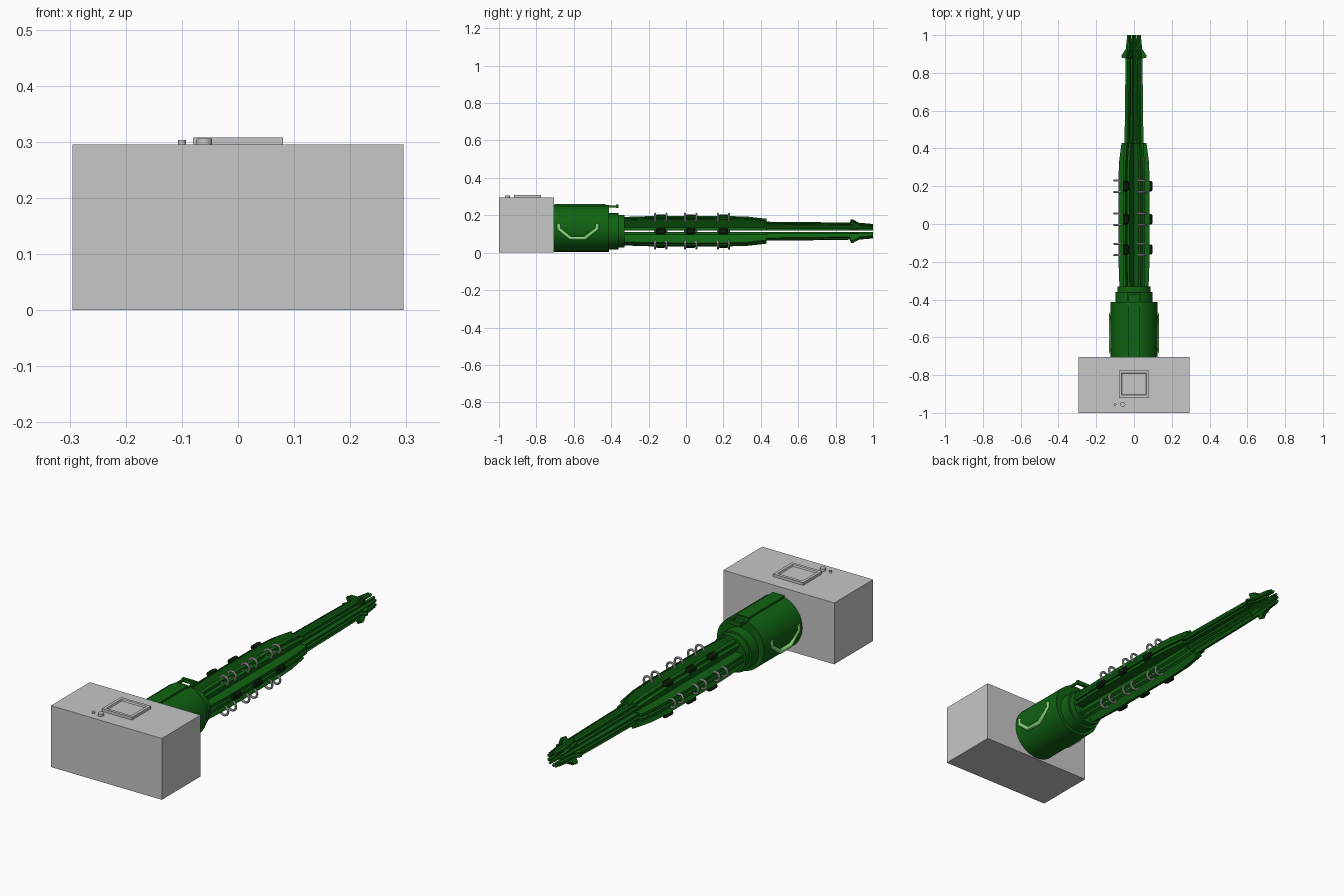
import bpy, bmesh, math
from mathutils import Vector, Matrix

if "Cube" in bpy.data.objects:
    bpy.data.objects.remove(bpy.data.objects["Cube"])


def material(name, colour, rough=0.6):
    m = bpy.data.materials.new(name)
    m.use_nodes = True
    m.diffuse_color = (*colour, 1)
    bsdf = m.node_tree.nodes["Principled BSDF"]
    bsdf.inputs["Base Color"].default_value = (*colour, 1)
    bsdf.inputs["Roughness"].default_value = rough
    return m


GREY = material("light grey", (0.57, 0.57, 0.57))
GREEN = material("dark green", (0.005, 0.125, 0.006))
PALE = material("pale green", (0.24, 0.72, 0.2))
BLACK = material("near black green", (0.003, 0.015, 0.003))
AXIS_Z = 0.115          # height of the barrel axis


def add(name, bm, mat, smooth=False):
    bmesh.ops.recalc_face_normals(bm, faces=bm.faces)
    mesh = bpy.data.meshes.new(name)
    bm.to_mesh(mesh)
    bm.free()
    obj = bpy.data.objects.new(name, mesh)
    bpy.context.collection.objects.link(obj)
    mesh.materials.append(mat)
    if smooth:
        bpy.ops.object.select_all(action="DESELECT")
        obj.select_set(True)
        bpy.context.view_layer.objects.active = obj
        bpy.ops.object.shade_smooth_by_angle(angle=math.radians(35))
    return obj


def box_into(bm, lo, hi):
    lo, hi = Vector(lo), Vector(hi)
    mat = Matrix.Translation((lo + hi) / 2) @ Matrix.Diagonal((*(hi - lo), 1))
    return bmesh.ops.create_cube(bm, size=1, matrix=mat)["verts"]


def box(name, lo, hi, mat, bevel=0):
    bm = bmesh.new()
    box_into(bm, lo, hi)
    if bevel:
        bmesh.ops.bevel(bm, geom=bm.edges[:], offset=bevel, segments=1, affect="EDGES")
    return add(name, bm, mat)


def cylinder(name, centre, radius, depth, mat, along_y=True, sides=40):
    bm = bmesh.new()
    turn = Matrix.Rotation(math.pi / 2 if along_y else 0, 4, "X")
    bmesh.ops.create_cone(bm, cap_ends=True, segments=sides, radius1=radius, radius2=radius,
                          depth=depth, matrix=Matrix.Translation(centre) @ turn)
    return add(name, bm, mat, True)


def slab_into(bm, profile, t0, t1):
    """Extrude a profile of (radius, y) points sideways from t0 to t1."""
    face = bm.faces.new([bm.verts.new((r, y, t0)) for r, y in profile])
    out = bmesh.ops.extrude_face_region(bm, geom=[face])["geom"]
    verts = [v for v in out if isinstance(v, bmesh.types.BMVert)]
    bmesh.ops.translate(bm, vec=(0, 0, t1 - t0), verts=verts)


def around(obj, degrees):
    obj.matrix_world = (Matrix.Translation((0, 0, AXIS_Z))
                        @ Matrix.Rotation(-math.radians(degrees), 4, "Y"))


# Base block
box("base_block", (-0.295, -1, 0), (0.295, -0.705, 0.295), GREY)

# Display panel with raised rim and sunken screen
bm = bmesh.new()
box_into(bm, (-0.08, -0.92, 0.294), (0.08, -0.775, 0.308))
top = max(bm.faces, key=lambda f: f.calc_center_median().z)
bmesh.ops.inset_region(bm, faces=[top], thickness=0.02)
bmesh.ops.inset_region(bm, faces=[top], thickness=0.004, depth=-0.008)
add("display_panel", bm, GREY)
cylinder("large_button", (-0.06, -0.955, 0.3), 0.014, 0.012, GREY, False, 24)
cylinder("small_button", (-0.1, -0.955, 0.299), 0.007, 0.008, GREY, False, 16)

# Drum and collars
cylinder("drum", (0, -0.56, 0.13), 0.125, 0.294, GREEN)
cylinder("rear_collar", (0, -0.39, 0.114), 0.097, 0.06, GREEN)
cylinder("front_collar", (0, -0.35, AXIS_Z), 0.087, 0.04, GREEN)

# Top rail with an open hook in front
box("top_rail", (-0.032, -0.704, 0.235), (0.032, -0.43, 0.26), GREEN)
bm = bmesh.new()
for s in (-1, 1):
    box_into(bm, (s * 0.032 - 0.005, -0.44, 0.243), (s * 0.032 + 0.005, -0.365, 0.253))
box_into(bm, (-0.037, -0.375, 0.24), (0.037, -0.362, 0.258))
add("top_hook", bm, GREEN)

# Carrying handles: bent bars on both sides of the drum
bend = [(-0.68, 0.155), (-0.68, 0.128), (-0.62, 0.078),
        (-0.54, 0.078), (-0.475, 0.128), (-0.475, 0.155)]
for side, s in (("left", 1), ("right", -1)):
    curve = bpy.data.curves.new("handle_path", "CURVE")
    curve.dimensions = "3D"
    curve.bevel_depth = 0.011
    curve.bevel_resolution = 1
    curve.use_fill_caps = True
    spline = curve.splines.new("POLY")
    spline.points.add(len(bend) - 1)
    for p, (y, z) in zip(spline.points, bend):
        p.co = (s * 0.121, y, z, 1)
    curve.materials.append(PALE)
    handle = bpy.data.objects.new(side + "_handle", curve)
    bpy.context.collection.objects.link(handle)

# Six split rails around the axis, each a pair of plates with a slit between
rear = [(0.022, -0.335), (0.077, -0.335), (0.082, -0.2), (0.083, 0.22),
        (0.079, 0.33), (0.066, 0.43), (0.022, 0.43)]
fore = [(0.022, 0.42), (0.05, 0.42), (0.047, 0.7), (0.043, 0.93),
        (0.036, 1), (0.022, 1)]
fin = [(0.035, 0.875), (0.064, 0.88), (0.066, 0.892), (0.045, 0.925), (0.035, 0.925)]
for i in range(6):
    for part, profile, width in (("rear_rail", rear, 0.019), ("fore_rail", fore, 0.015),
                                 ("tip_fin", fin, 0.012)):
        bm = bmesh.new()
        for s in (-1, 1):
            slab_into(bm, profile, s * 0.005, s * width)
        around(add(f"{part}_{i + 1}", bm, GREEN), 60 * i)

# Black clamps and grey ring pairs, alternating around the rails
for i in range(3):
    for j, y in enumerate((-0.135, 0.025, 0.2)):
        clamp = box(f"clamp_{i + 1}_{j + 1}", (0.07, y - 0.027, -0.016),
                    (0.098, y + 0.027, 0.016), BLACK, 0.007)
        around(clamp, 120 * i)
        for k, dy in enumerate((-0.03, 0.03)):
            bm = bmesh.new()
            n, m = 20, 8
            rows = []
            for a in range(n):
                u = math.tau * a / n
                rows.append([])
                for b in range(m):
                    v = math.tau * b / m
                    r = 0.021 + 0.0055 * math.cos(v)
                    rows[-1].append(bm.verts.new((0.084 + r * math.cos(u),
                                                  y + dy + 0.0055 * math.sin(v),
                                                  r * math.sin(u))))
            for a in range(n):
                p, q = rows[a], rows[(a + 1) % n]
                for b in range(m):
                    c = (b + 1) % m
                    bm.faces.new((p[b], q[b], q[c], p[c]))
            around(add(f"ring_{i + 1}_{j + 1}_{k + 1}", bm, GREY, True), 120 * i + 60)
